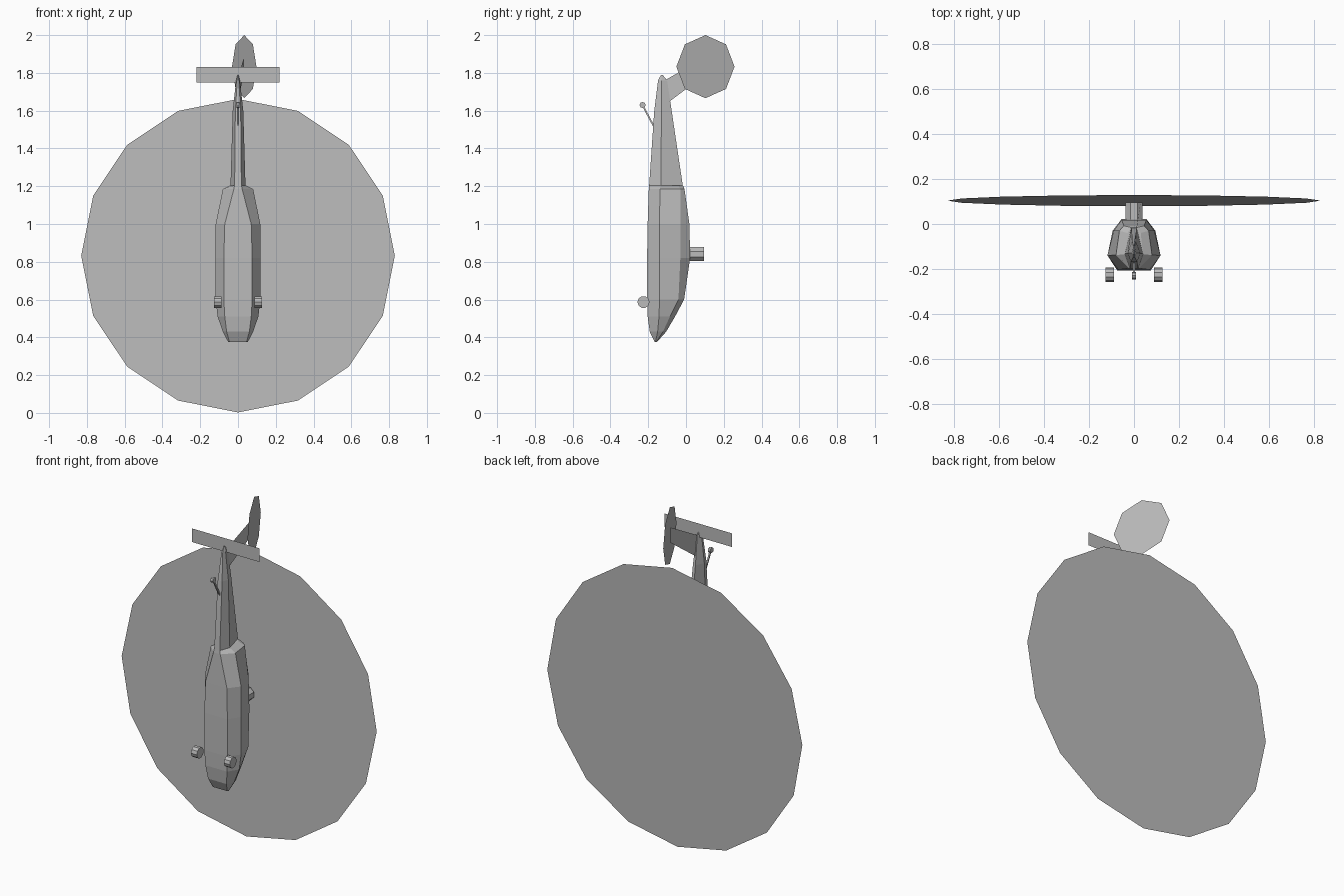
import bpy, bmesh, math
from mathutils import Vector

if "Cube" in bpy.data.objects:
    bpy.data.objects.remove(bpy.data.objects["Cube"])

grey = bpy.data.materials.new("plain grey")
grey.diffuse_color = (0.5, 0.5, 0.5, 1)
grey.use_nodes = True
grey.node_tree.nodes["Principled BSDF"].inputs["Base Color"].default_value = grey.diffuse_color


def make(name, verts, faces):
    """Build a flat-shaded mesh object with outward normals."""
    me = bpy.data.meshes.new(name)
    me.from_pydata([tuple(v) for v in verts], [], faces)
    bm = bmesh.new()
    bm.from_mesh(me)
    bmesh.ops.recalc_face_normals(bm, faces=bm.faces)
    bm.to_mesh(me)
    bm.free()
    me.materials.append(grey)
    ob = bpy.data.objects.new(name, me)
    bpy.context.collection.objects.link(ob)
    return ob


def loft(name, rings):
    """Skin a list of equal rings and cap both ends."""
    n = len(rings[0])
    verts = [p for r in rings for p in r]
    faces = [(i * n + j, i * n + (j + 1) % n, (i + 1) * n + (j + 1) % n, (i + 1) * n + j)
             for i in range(len(rings) - 1) for j in range(n)]
    faces += [tuple(range(n)), tuple(range(len(verts) - n, len(verts)))]
    return make(name, verts, faces)


def section(z, *pairs):
    """Mirrored cross-section from (half width, y) pairs, belly to back."""
    return [(x, y, z) for x, y in pairs] + [(-x, y, z) for x, y in reversed(pairs)]


def ring(center, u, v, r, n, turn=0.0):
    c, u, v = Vector(center), Vector(u).normalized(), Vector(v).normalized()
    return [c + r * (math.cos(a) * u + math.sin(a) * v)
            for a in (2 * math.pi * i / n + turn for i in range(n))]


def rod(name, a, b, r, n, turn=0.0):
    """Prism between two points."""
    d = (Vector(b) - Vector(a)).normalized()
    u = d.cross(Vector((0, 0, 1)) if abs(d.z) < 0.9 else Vector((1, 0, 0))).normalized()
    v = d.cross(u)
    return loft(name, [ring(a, u, v, r, n, turn), ring(b, u, v, r, n, turn)])


# Cabin, nose downward and belly to the front
loft("cabin", [
    section(0.375, (0.045, -0.166), (0.052, -0.162), (0.05, -0.157), (0.04, -0.154)),
    section(0.43, (0.06, -0.192), (0.08, -0.15), (0.072, -0.122), (0.045, -0.105)),
    section(0.51, (0.07, -0.203), (0.108, -0.143), (0.085, -0.085), (0.05, -0.058)),
    section(0.6, (0.075, -0.206), (0.118, -0.14), (0.095, -0.04), (0.05, -0.01)),
    section(0.82, (0.075, -0.206), (0.118, -0.14), (0.095, -0.03), (0.055, 0.022)),
    section(1.0, (0.07, -0.203), (0.118, -0.14), (0.09, -0.03), (0.055, 0.018)),
    section(1.185, (0.022, -0.197), (0.08, -0.138), (0.065, -0.03), (0.045, -0.008)),
    section(1.205, (0.018, -0.195), (0.04, -0.135), (0.03, -0.04), (0.012, -0.016)),
])

# Tapering tail boom
loft("tail_boom", [
    section(1.19, (0.018, -0.196), (0.04, -0.133), (0.012, -0.015)),
    section(1.6, (0.014, -0.168), (0.028, -0.13), (0.008, -0.076)),
    section(1.76, (0.004, -0.148), (0.01, -0.13), (0.003, -0.1)),
    section(1.79, (0.001, -0.132), (0.002, -0.128), (0.001, -0.124)),
])

# Fin carrying the tail rotor, and the stabilizer plate
make("tail_fin", [(0, -0.105, 1.765), (0, -0.085, 1.65), (0.03, 0.1, 1.79), (0.03, 0.1, 1.88)],
     [(0, 1, 2, 3)])
make("stabilizer", [(-0.22, -0.115, 1.75), (0.22, -0.115, 1.75),
                    (0.22, -0.115, 1.83), (-0.22, -0.115, 1.83)], [(0, 1, 2, 3)])

# Rotor discs
make("main_rotor_disc", ring((0, 0.104, 0.832), (1, 0, 0), (0, 0.03, 1), 0.83, 16),
     [tuple(range(16))])
make("tail_rotor_disc", ring((0.033, 0.103, 1.833), (-0.42, 1, 0), (0, 0, 1), 0.167, 8),
     [tuple(range(8))])

# Rotor mast
rod("rotor_mast", (0, 0.0, 0.84), (0, 0.095, 0.84), 0.04, 8, math.pi / 8)

# Main wheels
for side, s in (("left", -1), ("right", 1)):
    rod(side + "_wheel", (s * 0.088, -0.225, 0.587), (s * 0.126, -0.225, 0.587), 0.032, 10)

# Tail wheel and its strut
rod("tail_wheel", (-0.008, -0.23, 1.63), (0.008, -0.23, 1.63), 0.016, 8)
rod("tail_strut", (0, -0.172, 1.52), (0, -0.228, 1.625), 0.006, 4, math.pi / 4)
